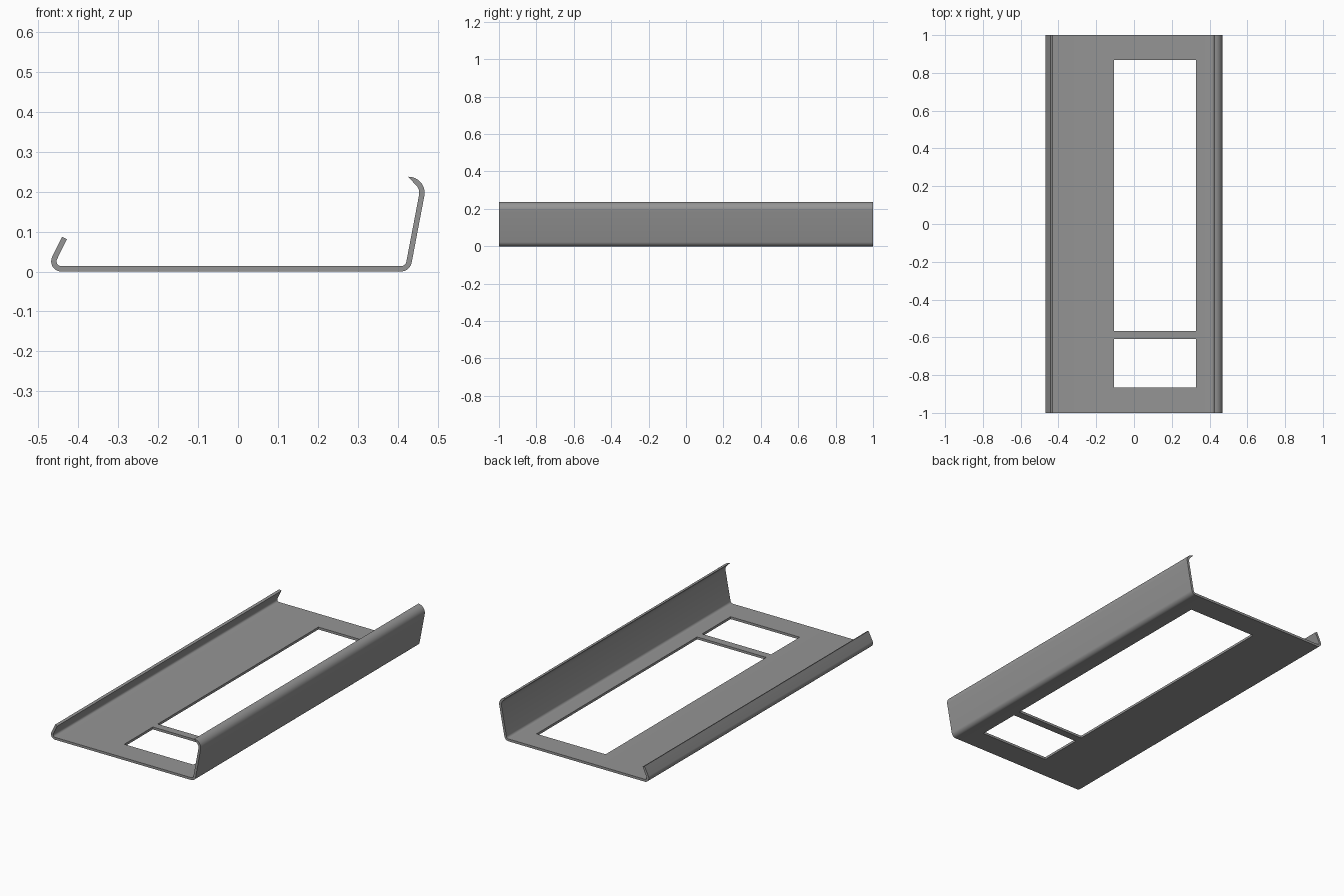
import bpy, bmesh, math

if "Cube" in bpy.data.objects:
    bpy.data.objects.remove(bpy.data.objects["Cube"])

T = 0.0135                       # sheet thickness


def bend(cx, cz, r_out, a0, a1, steps):
    """Pairs of (outer, inner) points around a bend."""
    pairs = []
    for i in range(steps + 1):
        a = math.radians(a0 + (a1 - a0) * i / steps)
        c, s = math.cos(a), math.sin(a)
        pairs.append(((cx + r_out * c, cz + r_out * s),
                      (cx + (r_out - T) * c, cz + (r_out - T) * s)))
    return pairs


# Cross-section: short lip, floor, tall wall, curled and tapered rim
HOLE_X = (-0.105, 0.327)
left = bend(-0.4425, 0.0255, 0.0255, 154, 270, 10)
lip_dir = (math.sin(math.radians(26)) * 0.056, math.cos(math.radians(26)) * 0.056)
lip_tip = tuple((p[0] + lip_dir[0], p[1] + lip_dir[1]) for p in left[0])
floor = [((x, 0.0), (x, T)) for x in HOLE_X]
right = bend(0.408, 0.0275, 0.0275, 270, 349.4, 8)
rim = bend(0.427, 0.197, 0.0405, -10.6, 35, 6)
rim_end = rim[-1][1]
tip = (0.4265, 0.237)
for i in range(1, 6):            # inner side runs straight to the sharp tip
    a, f = math.radians(35 + 11 * i), i / 5
    rim.append(((0.427 + 0.0405 * math.cos(a), 0.197 + 0.0405 * math.sin(a)),
                (rim_end[0] + (tip[0] - rim_end[0]) * f,
                 rim_end[1] + (tip[1] - rim_end[1]) * f)))
profile = [lip_tip] + left + floor + right + rim
hole_col = 1 + len(left)

# Rows along the length; two rows are open in the hole column
rows = [-1.0, -0.865, -0.61, -0.566, 0.867, 1.0]
nc, nr = len(profile) - 1, len(rows) - 1


def solid(c, r):
    return 0 <= c < nc and 0 <= r < nr and not (c == hole_col and r in (1, 3))


bm = bmesh.new()
V = [[[bm.verts.new((p[k][0], y, p[k][1])) for k in (0, 1)] for y in rows] for p in profile]
for c in range(nc):
    for r in range(nr):
        if not solid(c, r):
            continue
        corners = [V[c][r], V[c + 1][r], V[c + 1][r + 1], V[c][r + 1]]
        bm.faces.new([v[0] for v in reversed(corners)])
        bm.faces.new([v[1] for v in corners])
        # Edge faces where the sheet ends or a hole begins
        for k, (dc, dr) in enumerate([(0, -1), (1, 0), (0, 1), (-1, 0)]):
            if not solid(c + dc, r + dr):
                a, b = corners[k], corners[(k + 1) % 4]
                bm.faces.new((a[0], b[0], b[1], a[1]))
bmesh.ops.recalc_face_normals(bm, faces=bm.faces)

mesh = bpy.data.meshes.new("bent_sheet_tray")
bm.to_mesh(mesh)
bm.free()
tray = bpy.data.objects.new("bent_sheet_tray", mesh)
bpy.context.collection.objects.link(tray)

grey = bpy.data.materials.new("grey metal")
grey.diffuse_color = (0.30, 0.30, 0.30, 1)
grey.use_nodes = True
grey.node_tree.nodes["Principled BSDF"].inputs["Base Color"].default_value = grey.diffuse_color
mesh.materials.append(grey)

bpy.context.view_layer.objects.active = tray
tray.select_set(True)
bpy.ops.object.shade_smooth_by_angle(angle=math.radians(30))
